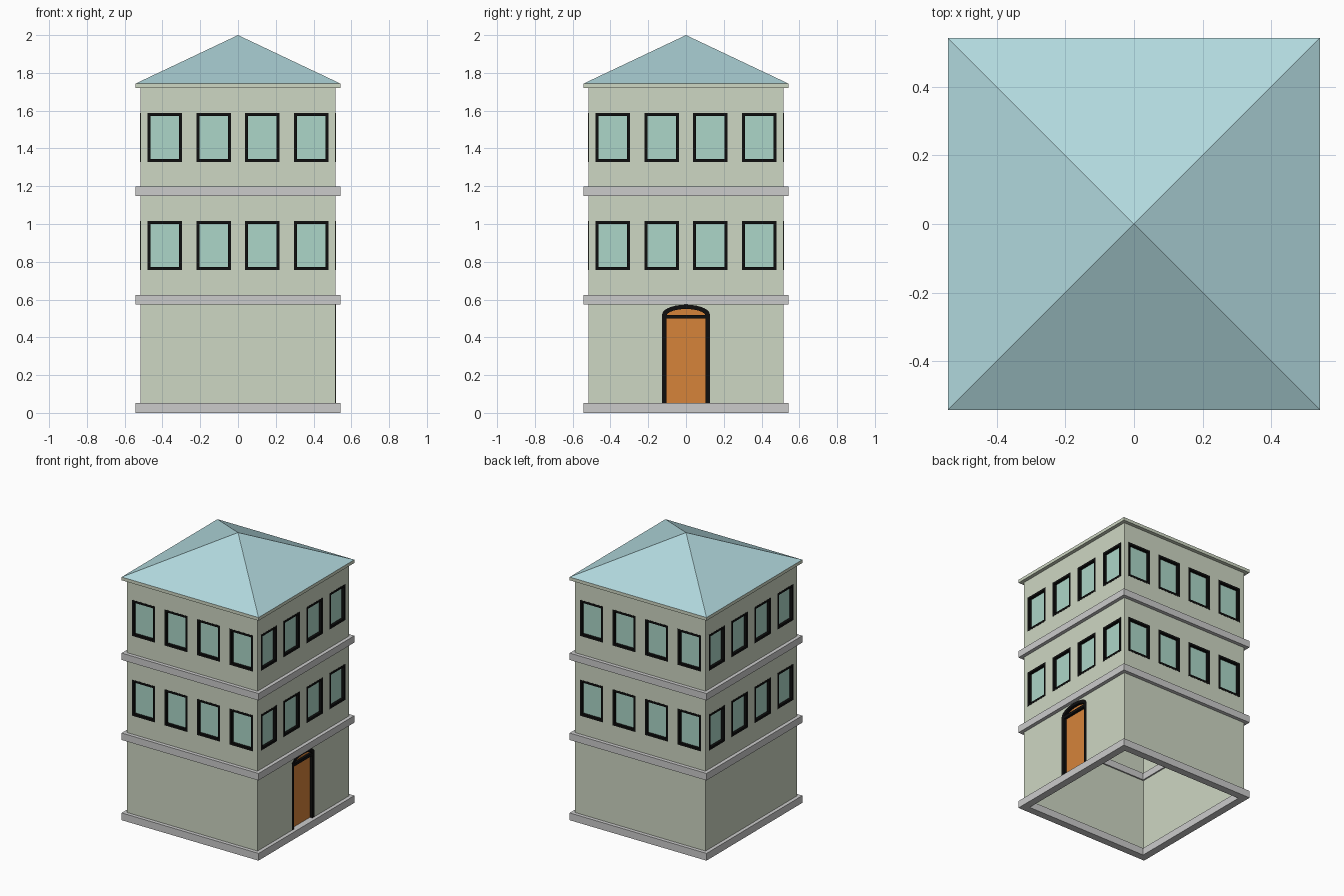
import bpy, bmesh, math
from mathutils import Matrix, Vector

if "Cube" in bpy.data.objects:
    bpy.data.objects.remove(bpy.data.objects["Cube"])

WALL, LEDGE = 0.517, 0.543          # half widths
LEDGE_IN, WALL_IN = 0.49, 0.5
FACE, BACK = 0.518, 0.494           # front and rear depth of frames


def color(name, r, g, b):
    m = bpy.data.materials.new(name)
    lin = [((c / 255 + 0.055) / 1.055) ** 2.4 for c in (r, g, b)]
    m.diffuse_color = (*lin, 1)
    m.use_nodes = True
    m.node_tree.nodes["Principled BSDF"].inputs["Base Color"].default_value = m.diffuse_color
    return m


def finish(name, bm, mat=None):
    bmesh.ops.recalc_face_normals(bm, faces=bm.faces)
    me = bpy.data.meshes.new(name)
    bm.to_mesh(me)
    bm.free()
    ob = bpy.data.objects.new(name, me)
    bpy.context.collection.objects.link(ob)
    if mat:
        me.materials.append(mat)
    return ob


def flat(p, d):
    return Vector((p[0], p[1], d))


def side(k):
    rot = Matrix.Rotation(k * math.pi / 2, 3, 'Z')
    return lambda p, d: rot @ Vector((p[0], -d, p[1]))


def hollow(bm, outer, inner, place, d0, d1, closed=True):
    loops = [[bm.verts.new(place(p, d)) for p in o]
             for o, d in ((outer, d0), (outer, d1), (inner, d1), (inner, d0))]
    n = len(outer)
    for i in range(4):
        a, b = loops[i], loops[(i + 1) % 4]
        for j in range(n if closed else n - 1):
            k = (j + 1) % n
            bm.faces.new((a[j], a[k], b[k], b[j]))
    if not closed:
        for j in (0, -1):
            bm.faces.new([l[j] for l in loops])


def prism(bm, outline, place, d0, d1):
    a, b = [[bm.verts.new(place(p, d)) for p in outline] for d in (d0, d1)]
    bm.faces.new(a)
    bm.faces.new(b)
    for j in range(len(a)):
        k = (j + 1) % len(a)
        bm.faces.new((a[j], a[k], b[k], b[j]))


def rect(cx, cz, hw, hh):
    return [(cx - hw, cz - hh), (cx + hw, cz - hh), (cx + hw, cz + hh), (cx - hw, cz + hh)]


def arch(hw, base, spring, top, n=14):
    pts = [(-hw, base)]
    for i in range(n + 1):
        a = math.pi * (1 - i / n)
        pts.append((hw * math.cos(a), spring + (top - spring) * math.sin(a)))
    return pts + [(hw, base)]


def square_ring(bm, ho, hi, z0, z1):
    hollow(bm, rect(0, 0, ho, ho), rect(0, 0, hi, hi), flat, z0, z1)


wall_mat = color("wall", 206, 215, 195)
ledge_mat = color("ledge", 188, 188, 190)
roof_mat = color("roof", 178, 217, 222)
glass_mat = color("glass", 172, 214, 200)
black_mat = color("frame", 14, 14, 14)
door_mat = color("door", 214, 132, 58)

# windows on all four sides, two storeys of four
frames, panes, holes = bmesh.new(), bmesh.new(), bmesh.new()
for k in range(4):
    for cz in (0.886, 1.458):
        for cx in (-0.388, -0.129, 0.129, 0.388):
            outer, inner = rect(cx, cz, 0.092, 0.129), rect(cx, cz, 0.076, 0.113)
            hollow(frames, outer, inner, side(k), FACE, BACK)
            prism(panes, inner, side(k), 0.498, 0.496)
            prism(holes, outer, side(k), 0.6, 0.4)
finish("window_frames", frames, black_mat)
finish("window_panes", panes, glass_mat)

# arched door on the right side
right = side(1)
door_out = arch(0.127, 0.03, 0.52, 0.573)
door_in = arch(0.104, 0.03, 0.512, 0.55)
bm = bmesh.new()
hollow(bm, door_out, door_in, right, FACE, BACK, closed=False)
prism(bm, rect(0, 0.509, 0.106, 0.01), right, FACE - 0.001, BACK)
finish("door_frame", bm, black_mat)
bm = bmesh.new()
prism(bm, door_in, right, 0.498, 0.496)
finish("door", bm, door_mat)
prism(holes, door_out, right, 0.6, 0.4)

# hollow walls with openings cut out
bm = bmesh.new()
square_ring(bm, WALL, WALL_IN, 0.005, 1.73)
walls = finish("walls", bm, wall_mat)
cutter = finish("opening_cutter", holes)
cutter.hide_render = True
mod = walls.modifiers.new("openings", 'BOOLEAN')
mod.operation = 'DIFFERENCE'
mod.solver = 'EXACT'
mod.object = cutter
bpy.context.view_layer.objects.active = walls
bpy.ops.object.modifier_apply(modifier=mod.name)
bpy.data.objects.remove(cutter)

# storey ledges
for name, z0, z1 in (("base_ledge", 0, 0.052), ("middle_ledge", 0.575, 0.625),
                     ("upper_ledge", 1.149, 1.198)):
    bm = bmesh.new()
    square_ring(bm, LEDGE, LEDGE_IN, z0, z1)
    finish(name, bm, ledge_mat)

# eave and pyramid roof
bm = bmesh.new()
square_ring(bm, LEDGE, LEDGE_IN, 1.72, 1.743)
finish("eave", bm, wall_mat)
bm = bmesh.new()
base = [bm.verts.new((x, y, 1.743)) for x, y in rect(0, 0, LEDGE, LEDGE)]
apex = bm.verts.new((0, 0, 2))
for i in range(4):
    bm.faces.new((base[i], base[(i + 1) % 4], apex))
finish("roof", bm, roof_mat)
